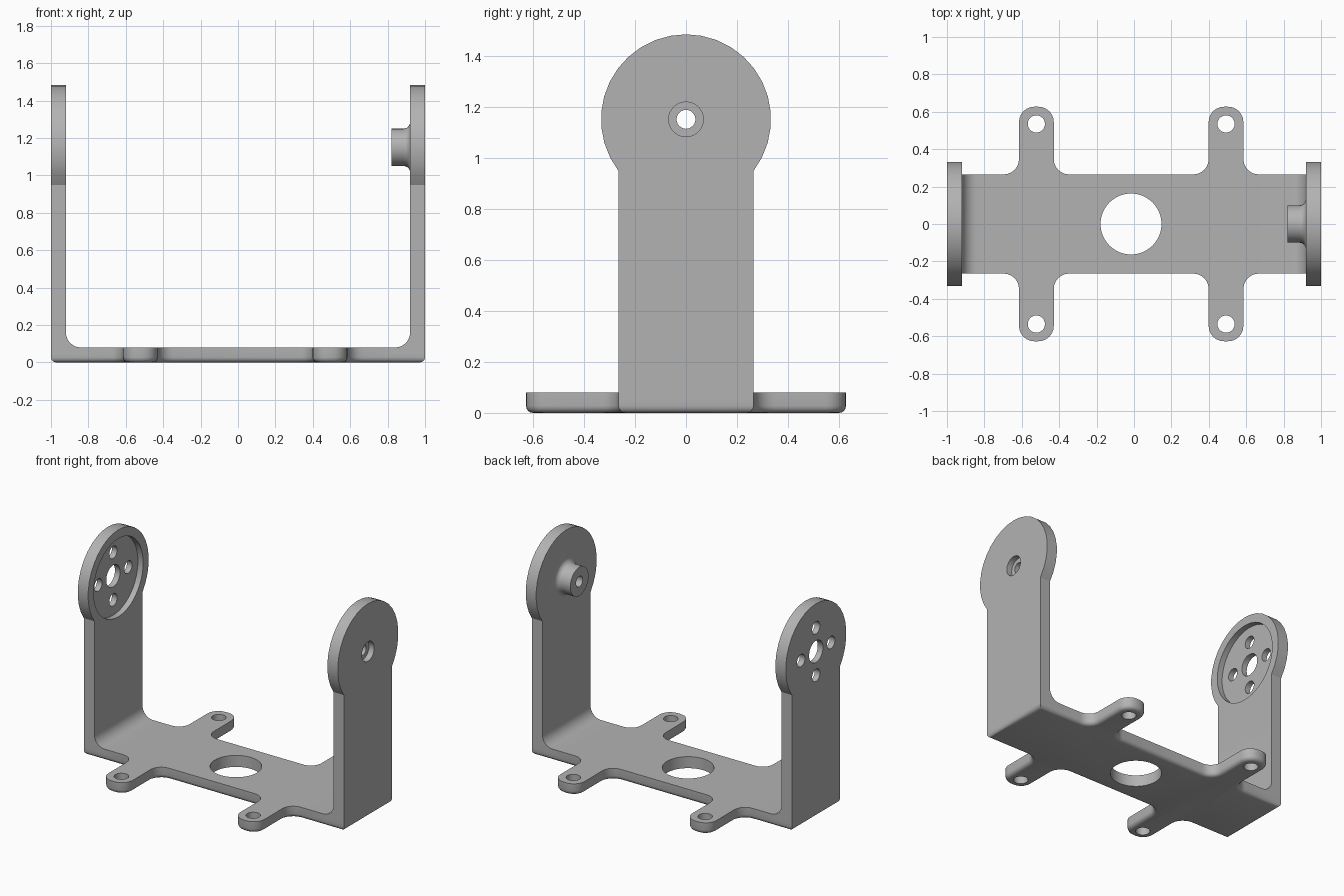
import bpy, bmesh
from math import sin, cos, pi, radians, acos
from mathutils import Vector

if "Cube" in bpy.data.objects:
    bpy.data.objects.remove(bpy.data.objects["Cube"])

THICK, HALF_W, AXIS_Z, HEAD_R = 0.08, 0.265, 1.15, 0.333
INNER = 1 - THICK

grey = bpy.data.materials.new("plain grey")
grey.use_nodes = True
colour = (0.45, 0.45, 0.45, 1)
grey.diffuse_color = colour
grey.node_tree.nodes["Principled BSDF"].inputs["Base Color"].default_value = colour


def make_object(name, bm):
    bmesh.ops.recalc_face_normals(bm, faces=bm.faces)
    mesh = bpy.data.meshes.new(name)
    bm.to_mesh(mesh)
    bm.free()
    mesh.materials.append(grey)
    obj = bpy.data.objects.new(name, mesh)
    bpy.context.collection.objects.link(obj)
    return obj


def prism(name, outline, axis, lo, hi, round_bottom=0):
    """Extrude a 2D outline along an axis from lo to hi."""
    place = {"x": lambda a, b, h: (h, a, b),
             "y": lambda a, b, h: (a, h, b),
             "z": lambda a, b, h: (a, b, h)}[axis]
    bm = bmesh.new()
    low = [bm.verts.new(place(a, b, lo)) for a, b in outline]
    high = [bm.verts.new(place(a, b, hi)) for a, b in outline]
    base = bm.faces.new(low)
    bm.faces.new(high)
    for i in range(len(low)):
        j = (i + 1) % len(low)
        bm.faces.new((low[i], low[j], high[j], high[i]))
    if round_bottom:
        bmesh.ops.recalc_face_normals(bm, faces=bm.faces)
        bmesh.ops.bevel(bm, geom=list(base.edges), offset=round_bottom,
                        segments=4, profile=0.5, affect="EDGES")
    return make_object(name, bm)


def arc(cx, cy, r, start, end, steps):
    return [(cx + r * cos(start + (end - start) * i / steps),
             cy + r * sin(start + (end - start) * i / steps))
            for i in range(steps + 1)]


def circle(cx, cy, r, sides=32):
    return arc(cx, cy, r, 0, 2 * pi, sides)[:-1]


def rounded(corners, steps=6):
    """Round each (x, y, radius) corner of a polygon."""
    points = []
    for i, (x, y, r) in enumerate(corners):
        p = Vector((x, y))
        if not r:
            points.append((x, y))
            continue
        a = (Vector(corners[i - 1][:2]) - p).normalized()
        b = (Vector(corners[(i + 1) % len(corners)][:2]) - p).normalized()
        centre = p + (a + b) * r
        for k in range(steps + 1):
            t = pi / 2 * k / steps
            points.append(tuple(centre - b * r * cos(t) - a * r * sin(t)))
    return points


def combine(target, part, operation):
    mod = target.modifiers.new("combine", "BOOLEAN")
    mod.operation, mod.solver, mod.object = operation, "EXACT", part
    bpy.context.view_layer.objects.active = target
    bpy.ops.object.modifier_apply(modifier=mod.name)
    bpy.data.objects.remove(part)


# Base plate with four mounting tabs and a softened underside
TAB_Y, TAB_HALF, TAB_R = 0.627, 0.093, 0.082
tab_centres = (0.492, -0.522)
side = [(1, HALF_W, 0)]
for tx in tab_centres:
    side += [(tx + TAB_HALF, HALF_W, TAB_R), (tx + TAB_HALF, TAB_Y, TAB_R),
             (tx - TAB_HALF, TAB_Y, TAB_R), (tx - TAB_HALF, HALF_W, TAB_R)]
side.append((-1, HALF_W, 0))
corners = side + [(x, -y, r) for x, y, r in reversed(side)]
bracket = prism("bracket", rounded(corners), "z", 0, THICK, 0.028)

# Upright arms with round heads, and the inside bend at each foot
neck = acos(HALF_W / HEAD_R)
arm_outline = [(-HALF_W, 0.05), (HALF_W, 0.05)]
arm_outline += arc(0, AXIS_Z, HEAD_R, -neck, pi + neck, 24)
BEND = 0.08
for s in (1, -1):
    lo, hi = sorted((s * INNER, s))
    combine(bracket, prism("arm", arm_outline, "x", lo, hi), "UNION")
    bend = [(s * (INNER - BEND + BEND * sin(t)), THICK + BEND - BEND * cos(t))
            for t in [pi / 2 * k / 8 for k in range(9)]]
    bend += [(s * 0.95, THICK + BEND), (s * 0.95, 0.05), (s * (INNER - BEND), 0.05)]
    combine(bracket, prism("bend", bend, "y", -HALF_W, HALF_W), "UNION")

# Pivot boss with a flared root on the left arm
FLARE, BOSS_R = 0.035, 0.1
profile = [(0.82, BOSS_R)]
profile += [(INNER - FLARE + FLARE * sin(t), BOSS_R + FLARE - FLARE * cos(t))
            for t in [pi / 2 * k / 6 for k in range(7)]]
profile.append((0.95, BOSS_R + FLARE))
bm = bmesh.new()
rings = [[bm.verts.new((x, y, z)) for y, z in circle(0, AXIS_Z, r)] for x, r in profile]
for a, b in zip(rings, rings[1:]):
    for i in range(len(a)):
        j = (i + 1) % len(a)
        bm.faces.new((a[i], a[j], b[j], b[i]))
bm.faces.new(rings[0])
bm.faces.new(rings[-1])
combine(bracket, make_object("boss", bm), "UNION")


def drill(outline, axis, lo, hi):
    combine(bracket, prism("drill", outline, axis, lo, hi), "DIFFERENCE")


# Cable hole and tab screw holes
drill(circle(-0.016, 0, 0.163, 48), "z", -0.1, 0.2)
for tx in tab_centres:
    for ty in (0.535, -0.535):
        drill(circle(tx, ty, 0.046, 24), "z", -0.1, 0.2)

# Left arm: countersunk pivot hole
drill(circle(0, AXIS_Z, 0.068), "x", 0.96, 1.1)
drill(circle(0, AXIS_Z, 0.037, 24), "x", 0.7, 1.1)

# Right arm: horn recess, centre hole and four screw holes
drill(circle(0, AXIS_Z, 0.272, 48), "x", -0.96, -0.8)
drill(circle(0, AXIS_Z, 0.076), "x", -1.1, -0.8)
for k in range(4):
    t = k * pi / 2
    drill(circle(0.165 * cos(t), AXIS_Z + 0.165 * sin(t), 0.043, 24), "x", -1.1, -0.8)

# Smooth the curves, keep the edges crisp
bpy.ops.object.select_all(action="DESELECT")
bracket.select_set(True)
bpy.context.view_layer.objects.active = bracket
bpy.ops.object.shade_smooth_by_angle(angle=radians(30))
